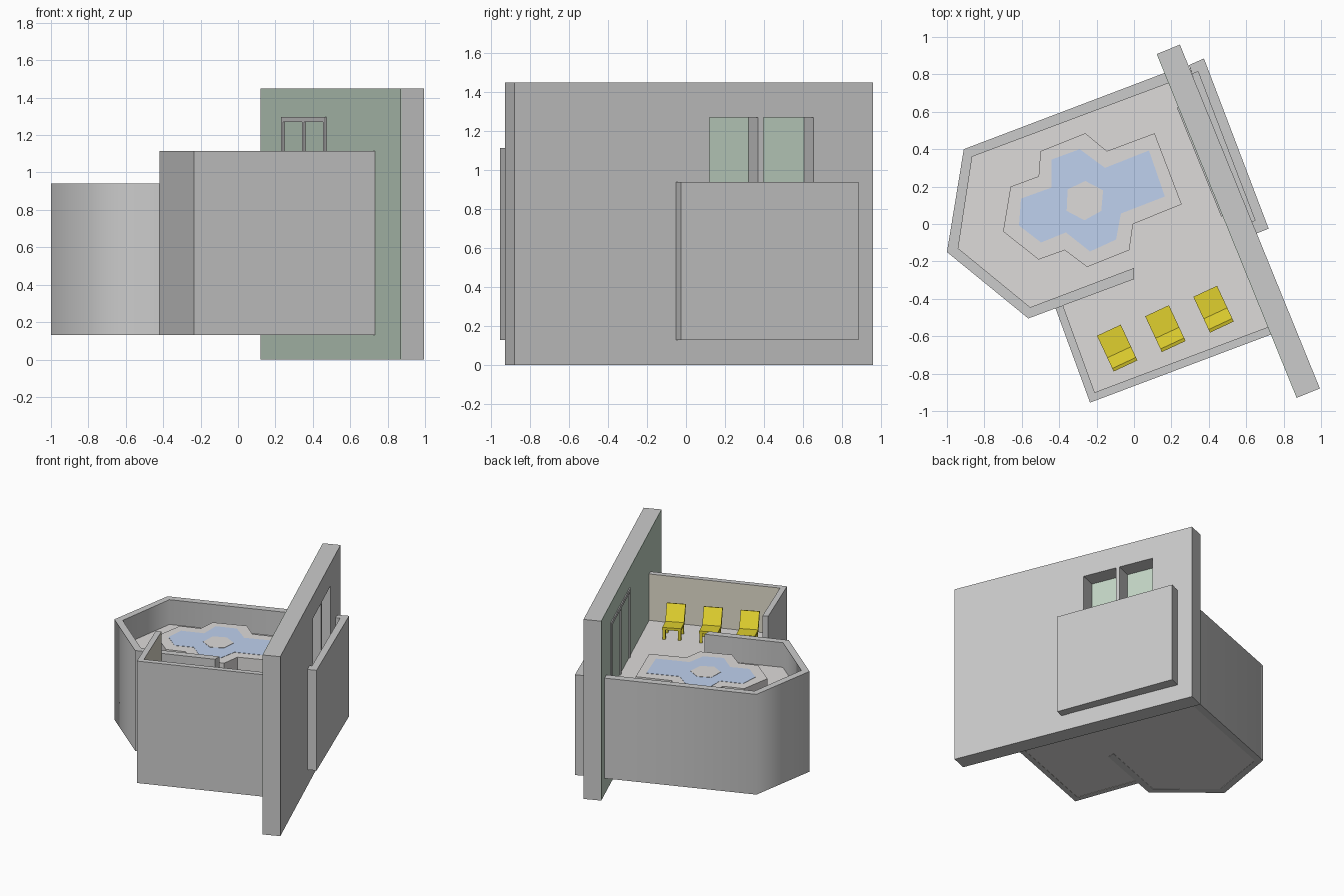
import bpy, bmesh
from math import radians
from mathutils import Vector, Matrix

if "Cube" in bpy.data.objects:
    bpy.data.objects.remove(bpy.data.objects["Cube"])

BASE, FLOOR, LOW, HIGH = 0.13, 0.74, 0.94, 1.115


def material(name, rgb):
    m = bpy.data.materials.new(name)
    m.diffuse_color = (*rgb, 1)
    m.use_nodes = True
    m.node_tree.nodes["Principled BSDF"].inputs["Base Color"].default_value = m.diffuse_color
    return m


green = material("green_paint", (0.55, 0.68, 0.57))
beige = material("beige_plaster", (0.75, 0.71, 0.60))
stone = material("floor_stone", (0.73, 0.71, 0.70))
yellow = material("yellow_seat", (0.80, 0.68, 0.03))
blue = material("pool_water", (0.52, 0.64, 0.86))


def prism(name, pts, z0, z1, mat=None, alt=None, alt_sides=()):
    """Extrude a plan outline from z0 to z1; alt_sides take the second material."""
    bm = bmesh.new()
    lo = [bm.verts.new((x, y, z0)) for x, y in pts]
    hi = [bm.verts.new((x, y, z1)) for x, y in pts]
    bm.faces.new(lo[::-1])
    bm.faces.new(hi)
    n = len(pts)
    for i in range(n):
        j = (i + 1) % n
        f = bm.faces.new((lo[i], lo[j], hi[j], hi[i]))
        f.material_index = 1 if i in alt_sides else 0
    bmesh.ops.recalc_face_normals(bm, faces=bm.faces)
    me = bpy.data.meshes.new(name)
    bm.to_mesh(me)
    bm.free()
    if mat or alt:
        me.materials.append(mat)
    if alt:
        me.materials.append(alt)
    ob = bpy.data.objects.new(name, me)
    bpy.context.collection.objects.link(ob)
    return ob


# Plan frame of the big wall: s runs along it, t through its thickness
O, E, N = Vector((0.125, 0.91)), Vector((0.377, -0.926)), Vector((0.926, 0.377))


def wall_box(name, s0, s1, t0, t1, z0, z1, mat=None):
    pts = [tuple(O + E * s + N * t) for s, t in ((s0, t0), (s1, t0), (s1, t1), (s0, t1))]
    return prism(name, pts, z0, z1, mat)


# Tall wall with two door openings, and its green inner skin
wall = wall_box("tall_wall", 0, 1.985, 0, 0.13, 0, 1.45)
doors = [(0.33, 0.607), (0.637, 0.905)]
for i, (a, b) in enumerate(doors):
    cutter = wall_box(f"door_cutter_{i}", a, b, -0.05, 0.2, FLOOR, 1.27)
    cutter.hide_render = True
    mod = wall.modifiers.new("opening", 'BOOLEAN')
    mod.operation, mod.solver, mod.object = 'DIFFERENCE', 'EXACT', cutter
    bpy.context.view_layer.objects.active = wall
    bpy.ops.object.modifier_apply(modifier=mod.name)
    bpy.data.objects.remove(cutter)
wall_box("green_wall_skin", 0, 1.985, -0.004, 0, 0, 1.45, green)

# Door frame on the green side
for i, s in enumerate((0.305, 0.607, 0.905)):
    wall_box(f"door_frame_post_{i}", s, s + 0.03, -0.012, -0.003, FLOOR, 1.27)
wall_box("door_frame_head", 0.305, 0.935, -0.012, -0.003, 1.27, 1.297)

# Shallow balcony outside the tall wall
prism("balcony_parapet", [(0.295, 0.85), (0.374, 0.885), (0.72, -0.025), (0.645, -0.055),
                          (0.62, 0.008), (0.647, 0.02), (0.342, 0.815), (0.31, 0.802)], BASE, LOW)
prism("balcony_floor", [(0.30, 0.83), (0.355, 0.84), (0.67, 0.0), (0.62, -0.02)], BASE + 0.002, FLOOR)

# Pool terrace wall: half hexagon with soft shaded corners
terrace = prism("pool_terrace_wall", [
    (0.17, 0.81), (-0.91, 0.40), (-1, -0.15), (-0.565, -0.505), (0, -0.295),
    (0, -0.235), (-0.555, -0.445), (-0.94, -0.13), (-0.865, 0.36), (0.19, 0.755)], BASE, LOW)
bpy.ops.object.select_all(action='DESELECT')
terrace.select_set(True)
bpy.context.view_layer.objects.active = terrace
bpy.ops.object.shade_smooth_by_angle(angle=radians(65))

# Seating corner wall, plastered inside
prism("seating_wall", [(-0.42, -0.45), (-0.235, -0.955), (0.735, -0.59),
                       (0.718, -0.55), (-0.21, -0.90), (-0.38, -0.435)],
      BASE, HIGH, stone, beige, (3, 4)).data.materials[0] = None

# Solid floor under both areas
prism("terrace_floor", [(0.18, 0.785), (-0.89, 0.38), (-0.97, -0.14), (-0.56, -0.475),
                        (-0.40, -0.44), (-0.22, -0.93), (0.725, -0.57)], BASE + 0.002, FLOOR, stone)

# Raised pool deck, water and island
prism("pool_deck", [(-0.70, -0.04), (-0.66, 0.20), (-0.51, 0.255), (-0.50, 0.39), (-0.26, 0.485),
                    (-0.145, 0.39), (0.11, 0.485), (0.255, 0.105), (-0.005, 0.0), (-0.025, -0.14),
                    (-0.25, -0.23), (-0.37, -0.14), (-0.51, -0.19)], FLOOR - 0.01, 0.843, stone)
prism("pool_water", [(-0.44, 0.345), (-0.29, 0.40), (-0.155, 0.30), (0.08, 0.393), (0.165, 0.147),
                     (-0.07, 0.056), (-0.096, -0.083), (-0.235, -0.147), (-0.364, -0.045),
                     (-0.497, -0.099), (-0.615, -0.008), (-0.604, 0.136), (-0.44, 0.195)],
      0.84, 0.845, blue)
prism("pool_island", [(-0.26, 0.23), (-0.165, 0.18), (-0.175, 0.07), (-0.265, 0.02),
                      (-0.36, 0.07), (-0.355, 0.185)], 0.84, 0.847, stone)


def chair(name, x, y):
    """Reclined chair: bent side profile across the width, plus four legs."""
    bm = bmesh.new()
    profile = [(0.105, 0.10), (-0.025, 0.09), (-0.088, 0.21), (-0.106, 0.204),
               (-0.043, 0.068), (0.105, 0.08)]
    w = 0.07
    sides = [[bm.verts.new((sx, py, pz)) for py, pz in profile] for sx in (-w, w)]
    bm.faces.new(sides[0])
    bm.faces.new(sides[1][::-1])
    n = len(profile)
    for i in range(n):
        j = (i + 1) % n
        bm.faces.new((sides[0][i], sides[0][j], sides[1][j], sides[1][i]))
    for sx in (-1, 1):
        for ly in (0.088, -0.028):
            bmesh.ops.create_cube(bm, size=1, matrix=Matrix.Translation((sx * 0.058, ly, 0.041))
                                  @ Matrix.Diagonal((0.02, 0.02, 0.082, 1)))
    bmesh.ops.recalc_face_normals(bm, faces=bm.faces)
    me = bpy.data.meshes.new(name)
    bm.to_mesh(me)
    bm.free()
    me.materials.append(yellow)
    ob = bpy.data.objects.new(name, me)
    ob.location = (x, y, FLOOR)
    ob.rotation_euler.z = radians(25)
    bpy.context.collection.objects.link(ob)


# Three chairs in a row, backs to the front wall
for i in range(3):
    chair(f"chair_{i + 1}", -0.09 + 0.2575 * i, -0.663 + 0.104 * i)
